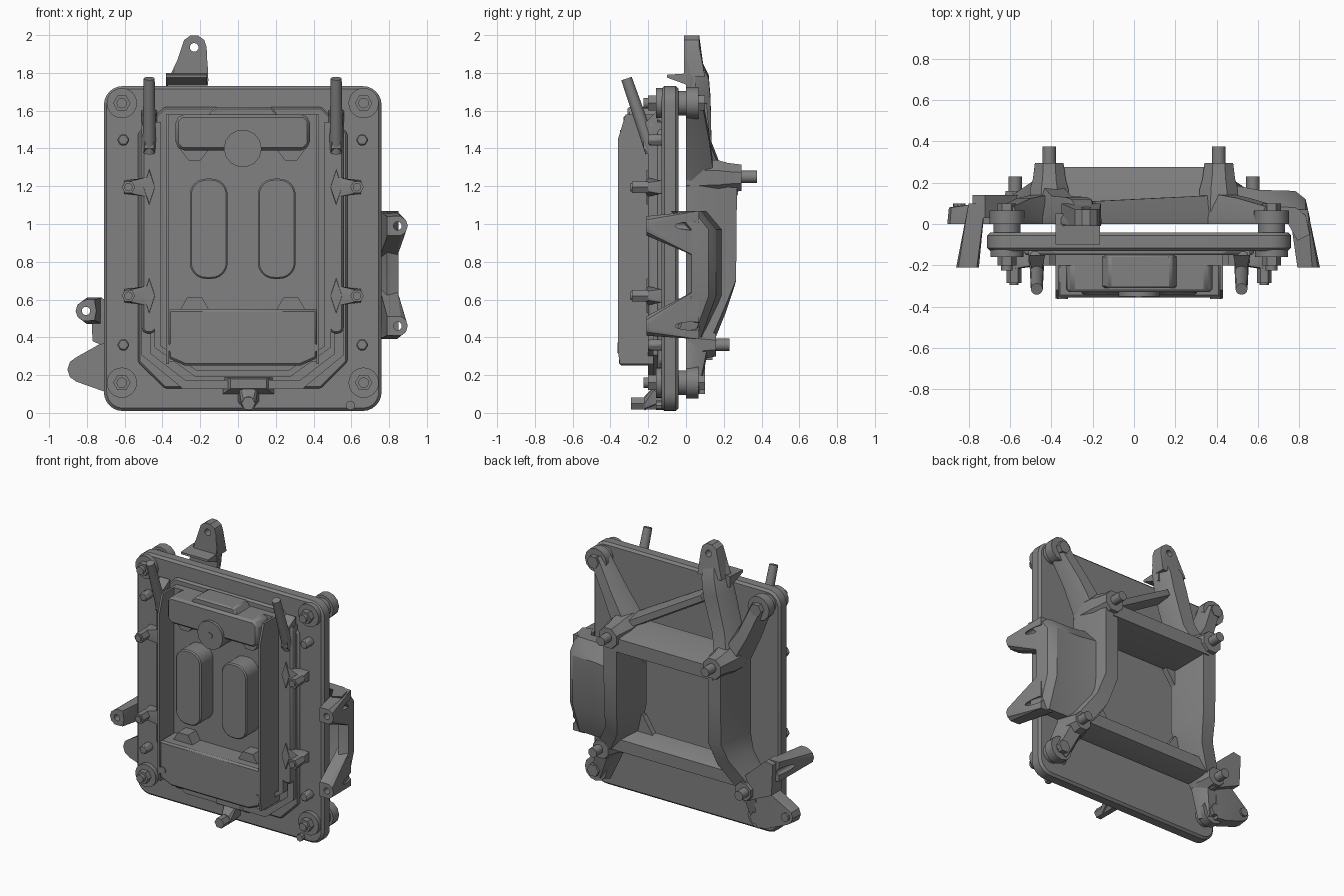
import bpy, bmesh, math
from mathutils import Vector

old = bpy.data.objects.get("Cube")
if old:
    bpy.data.objects.remove(old, do_unlink=True)

grey = bpy.data.materials.new("cast_grey")
grey.use_nodes = True
grey.diffuse_color = (0.22, 0.22, 0.22, 1)
grey.node_tree.nodes["Principled BSDF"].inputs["Base Color"].default_value = (0.22, 0.22, 0.22, 1)
parts = []
CX = 0.025  # centre line of the housing


def finish(name, bm, bevel=0):
    bmesh.ops.recalc_face_normals(bm, faces=bm.faces)
    mesh = bpy.data.meshes.new(name)
    bm.to_mesh(mesh)
    bm.free()
    mesh.materials.append(grey)
    ob = bpy.data.objects.new(name, mesh)
    bpy.context.collection.objects.link(ob)
    if bevel:
        mod = ob.modifiers.new("edge", 'BEVEL')
        mod.width, mod.segments, mod.limit_method = bevel, 1, 'ANGLE'
    parts.append(ob)
    return ob


def loft(name, loops, bevel=0):
    """Skin matching point loops and close both ends."""
    bm = bmesh.new()
    rows = [[bm.verts.new(p) for p in loop] for loop in loops]
    for A, B in zip(rows, rows[1:]):
        for i in range(len(A)):
            j = (i + 1) % len(A)
            bm.faces.new((A[i], A[j], B[j], B[i]))
    bm.faces.new(rows[0])
    bm.faces.new(rows[-1])
    return finish(name, bm, bevel)


def extrude(name, pts, a, b, axis='y', bevel=0):
    """Push a 2D outline from a to b along y or x."""
    if axis == 'y':
        return loft(name, [at(a, pts), at(b, pts)], bevel)
    return loft(name, [[(t, u, v) for u, v in pts] for t in (a, b)], bevel)


def hull(name, pts):
    bm = bmesh.new()
    for p in pts:
        bm.verts.new(p)
    res = bmesh.ops.convex_hull(bm, input=bm.verts)
    junk = {g for g in res["geom_interior"] + res["geom_unused"] if isinstance(g, bmesh.types.BMVert)}
    bmesh.ops.delete(bm, geom=list(junk), context='VERTS')
    return finish(name, bm)


def ring(x, z, r, n=24, turn=0.0):
    return [(x + r * math.cos(2 * math.pi * i / n + turn), z + r * math.sin(2 * math.pi * i / n + turn))
            for i in range(n)]


def at(y, pts):
    return [(u, y, v) for u, v in pts]


def rect(x0, x1, z0, z1, c=0.0):
    """Rectangle outline with cut corners."""
    if not c:
        return [(x0, z0), (x1, z0), (x1, z1), (x0, z1)]
    return [(x0 + c, z0), (x1 - c, z0), (x1, z0 + c), (x1, z1 - c),
            (x1 - c, z1), (x0 + c, z1), (x0, z1 - c), (x0, z0 + c)]


def rounded(x0, x1, z0, z1, r):
    out = []
    for k, (cx, cz) in enumerate([(x1 - r, z1 - r), (x0 + r, z1 - r), (x0 + r, z0 + r), (x1 - r, z0 + r)]):
        for i in range(7):
            a = math.pi / 2 * (k + i / 6)
            out.append((cx + r * math.cos(a), cz + r * math.sin(a)))
    return out


def strut(name, stations, taper=0.5):
    """Loft a bar through stations of x, z, half width, front y, back y; the back is narrower."""
    loops = []
    for i, (x, z, w, y0, y1) in enumerate(stations):
        p, q = stations[max(i - 1, 0)], stations[min(i + 1, len(stations) - 1)]
        t = Vector((q[0] - p[0], q[1] - p[1])).normalized()
        low = y0 + 0.2 * (y1 - y0)
        sec = [(1, y0), (1, low), (taper, y1), (-taper, y1), (-1, low), (-1, y0)]
        loops.append([(x - t.y * w * s, y, z + t.x * w * s) for s, y in sec])
    return loft(name, loops)


def bored(ob, x, z, r):
    """Drill a hole through a lug along y."""
    cut = extrude(ob.name + "_cutter", ring(x, z, r, 16), -0.5, 0.5)
    parts.remove(cut)
    cut.hide_render = True
    cut.hide_set(True)
    mod = ob.modifiers.new("hole", 'BOOLEAN')
    mod.object, mod.solver = cut, 'EXACT'


# Housing plate and stepped deck
extrude("housing_plate", rounded(-0.71, 0.76, 0.01, 1.73, 0.1), -0.13, -0.04, bevel=0.015)
extrude("housing_deck", rect(-0.53, 0.58, 0.13, 1.62, 0.14), -0.15, -0.12, bevel=0.01)

# Front box with an open recess
extrude("recess_floor", rect(-0.37, 0.42, 0.27, 1.58), -0.2, -0.14)
side = [(-0.14, 0.26), (-0.35, 0.26), (-0.36, 0.32), (-0.36, 1.45), (-0.32, 1.58), (-0.14, 1.58)]
for tag, x in (("right", -0.38), ("left", 0.415)):
    extrude(tag + "_box_wall", side, x, x + 0.015, 'x')
extrude("lower_block", [(-0.37, 0.55), (-0.37, 0.29), (-0.28, 0.25), (0.33, 0.25), (0.42, 0.29), (0.42, 0.55)],
        -0.355, -0.14, bevel=0.012)
extrude("upper_block", rect(-0.33, 0.38, 1.39, 1.58, 0.03), -0.33, -0.15, bevel=0.015)
extrude("upper_block_hump", [(-0.17, 1.56), (0.22, 1.56), (0.18, 1.62), (-0.12, 1.62)], -0.31, -0.15, bevel=0.01)
for i, x in enumerate((-0.23, 0.28)):
    extrude("upper_wedge_%d" % i, [(x - .08, 1.4), (x - .03, 1.335), (x + .03, 1.335), (x + .08, 1.4)], -0.27, -0.19)
    extrude("lower_wedge_%d" % i, [(x - .08, .54), (x - .04, .61), (x + .04, .61), (x + .08, .54)], -0.29, -0.19)
for i, x in enumerate((-0.155, 0.205)):
    extrude("connector_%d" % i, rounded(x - 0.1, x + 0.1, 0.71, 1.24, 0.085), -0.34, -0.19, bevel=0.008)
extrude("centre_boss", ring(CX, 1.4, 0.1, 14), -0.35, -0.19)
extrude("centre_pin", ring(CX, 1.4, 0.02, 12), -0.355, -0.3)
for i, x in enumerate((-0.345, 0.395)):
    extrude("box_screw_%d" % i, ring(x, 0.345, 0.027, 12), -0.362, -0.3)


# Rim that frames the box in a U
def rim(name, half, z_low, cut, w, y0, y1):
    left = [(CX - half, 1.54), (CX - half, z_low + cut), (CX - half + 0.2, z_low)]
    path = left + [(2 * CX - x, z) for x, z in reversed(left)]
    strut(name, [(x, z, w, y0, y1) for x, z in path], 1)


rim("inner_rim", 0.45, 0.21, 0.14, 0.018, -0.2, -0.13)
rim("outer_rim", 0.51, 0.15, 0.16, 0.025, -0.175, -0.13)

for s, tag in ((-1, "right"), (1, "left")):
    # Clamp rails, tubes and side clips
    x = CX + s * 0.495
    extrude(tag + "_rail", rect(x - 0.04, x + 0.04, 0.42, 1.55, 0.02), -0.2, -0.13, bevel=0.012)
    a, b = Vector((x, -0.18, 1.38)), Vector((x, -0.315, 1.77))
    up = (b - a).normalized()
    bits = [(p + Vector((1, 0, 0)) * math.cos(t) * r + up.cross(Vector((1, 0, 0))) * math.sin(t) * r)
            for p, r in ((a, 0.036), (b, 0.029)) for t in [i * math.pi / 6 for i in range(12)]]
    hull(tag + "_tube", bits)
    hull(tag + "_tube_foot", at(-0.15, rect(x - .04, x + .04, 1.33, 1.6)) + at(-0.225, rect(x - .025, x + .025, 1.4, 1.53)))
    for z in (0.62, 1.195):
        bx = CX + s * 0.605
        hull("%s_clip_%d" % (tag, z * 10), at(-0.13, rect(min(x, bx) - .02, max(x, bx) + .02, z - .035, z + .035))
             + at(-0.215, ring(bx, z, 0.03, 8)) + at(-0.2, rect(x - .02, x + .02, z - .05, z + .05)))
        hull("%s_clip_wing_%d" % (tag, z * 10), at(-0.14, [(x, z - .11), (x, z + .11)])
             + at(-0.21, [(x - .03, z), (x + .03, z), (x, z - .09), (x, z + .09)]))
        extrude("%s_clip_bolt_%d" % (tag, z * 10), ring(bx, z, 0.036, 6), -0.285, -0.2)
        extrude("%s_clip_tip_%d" % (tag, z * 10), ring(bx, z, 0.022, 12), -0.295, -0.2)
    # Plate screws and corner studs with washers
    for z in (0.36, 1.445):
        extrude("%s_plate_screw_%d" % (tag, z * 10), ring(CX + s * 0.632, z, 0.033, 6), -0.2, -0.12, bevel=0.006)
    for z in (0.16, 1.64):
        sx = CX + s * 0.64
        for nm, r, n, y0, y1 in (("washer", .08, 24, -.16, -.12), ("nut", .046, 6, -.2, -.15), ("tip", .028, 12, -.225, -.19),
                                 ("spacer", .065, 16, -.05, .01), ("pad", .085, 12, .0, .065), ("back_nut", .045, 6, .06, .1)):
            extrude("%s_corner_%s_%d" % (tag, nm, z * 10), ring(sx, z, r, n), y0, y1)

# Bottom clip
hull("bottom_clip", at(-0.14, rect(-0.08, 0.19, 0.1, 0.19)) + at(-0.19, rect(-0.04, 0.15, 0.13, 0.18)))
hull("bottom_clip_tongue", at(-0.13, rect(0.0, 0.11, 0.06, 0.18)) + at(-0.22, ring(0.055, 0.05, 0.038, 8)))
extrude("bottom_clip_bolt", ring(0.055, 0.05, 0.037, 6), -0.29, -0.06)
extrude("drain_screw", ring(0.595, 0.04, 0.025, 8), -0.16, -0.1)

# Rear bracket: bosses, studs, side beams and corner struts
for s, tag in ((-1, "right"), (1, "left")):
    ux, lx, kx = s * 0.41, s * 0.56, CX + s * 0.64
    loft(tag + "_upper_boss", [at(y, ring(ux, 1.245, r, 8, .39)) for y, r in ((0, .11), (.17, .1), (.22, .085), (.295, .075))])
    extrude(tag + "_upper_stud", ring(ux, 1.25, 0.033, 12), 0.28, 0.375)
    hull(tag + "_lower_boss", at(0.01, ring(lx, 0.36, 0.1, 8, .39)) + at(0.16, ring(lx, 0.36, 0.065, 8, .39)))
    extrude(tag + "_lower_stud", ring(lx + s * 0.015, 0.36, 0.033, 12), 0.15, 0.23)
    strut(tag + "_side_beam", [(ux, 1.22, .1, 0, .27), (ux, 1.0, .1, 0, .268), (ux, .7, .1, 0, .265),
                               (s * .44, .55, .1, 0, .21), (lx, .36, .1, 0, .13)])
    strut(tag + "_top_strut", [(ux, 1.25, .1, 0, .15), (s * .53, 1.45, .075, 0, .125), (kx, 1.66, .07, 0, .085)])
    strut(tag + "_foot_strut", [(lx, .36, .09, 0, .12), (kx, .12, .08, 0, .07)])
    # Gussets that narrow the central opening to an octagon
    for z0, z1 in ((1.16, 1.0), (.45, .62)):
        extrude("%s_gusset_%d" % (tag, z0 * 10), [(s * .42, z0), (s * .2, z0), (s * .31, z1), (s * .42, z1)], 0, 0.04)
strut("upper_cross_beam", [(-.4, 1.2, .095, .01, .275), (.4, 1.2, .095, .01, .275)])
strut("lower_cross_beam", [(-.55, .42, .085, 0, .145), (.55, .42, .085, 0, .145)])
strut("diagonal_brace", [(.4, 1.27, .045, 0, .14), (-.2, 1.62, .04, 0, .11)])

# Top hanger lug
strut("hanger_arm", [(-.41, 1.25, .1, 0, .2), (-.35, 1.42, .1, 0, .135), (-.28, 1.66, .11, .0, .13),
                     (-.255, 1.78, .1, 0, .12), (-.235, 1.88, .075, -.01, .07)])
lug = hull("hanger_lug", at(-0.01, ring(-.232, 1.935, .066, 10)) + at(0.07, ring(-.232, 1.935, .066, 10))
           + [(x, y, 1.78) for x in (-.35, -.16) for y in (-.01, .1)])
bored(lug, -.232, 1.935, .023)
extrude("hanger_lip", [(.05, 1.72), (-.1, 1.775), (-.1, 1.79), (.05, 1.8)], -.38, -.165, 'x')

# Left side arm with two forward lugs
arm = [(.42, .2), (.6, .165), (.78, .16), (.83, .12), (.85, .03), (.79, .0), (.74, .09), (.42, .08)]
loft("left_arm_web", [[(x, y + d, z) for x, y in arm] for z, d in ((.4, -.08), (.62, 0), (.97, 0), (1.07, -.08))])
for i, (z, low, high) in enumerate(((.46, .39, .66), (.99, .82, 1.07))):
    mid = (low + high) / 2
    lug = hull("left_arm_lug_%d" % i, at(-.21, ring(.845, z, .054, 10)) + at(-.21, rect(.79, .83, z - .05, z + .05))
               + at(.07, rect(.75, .84, low, high)) + at(-.06, rect(.77, .85, (z + mid) / 2 - .08, (z + mid) / 2 + .08)))
    bored(lug, .845, z, .022)

# Right side lugs
lug = hull("right_forward_lug", at(-.21, ring(-.805, .54, .055, 10)) + at(-.21, rect(-.8, -.76, .49, .6))
           + at(.1, rect(-.8, -.72, .47, .61)))
bored(lug, -.805, .54, .022)
hull("right_lug_arm", [(x, y, z) for y in (.03, .14) for x, z in ((-.77, .38), (-.78, .6), (-.72, .61), (-.53, .44), (-.55, .28))])
hull("right_low_lug", at(0, ring(-.835, .23, .068, 10)) + at(.08, ring(-.835, .23, .06, 10))
     + [(x, y, z) for y in (0, .1) for x, z in ((-.74, .36), (-.6, .4), (-.62, .1), (-.7, .11))])
extrude("right_low_pin", ring(-.845, .23, .03, 10), .07, .1)

bpy.ops.object.select_all(action='DESELECT')
for ob in parts:
    ob.select_set(True)
bpy.context.view_layer.objects.active = parts[0]
bpy.ops.object.shade_smooth_by_angle(angle=math.radians(32))
